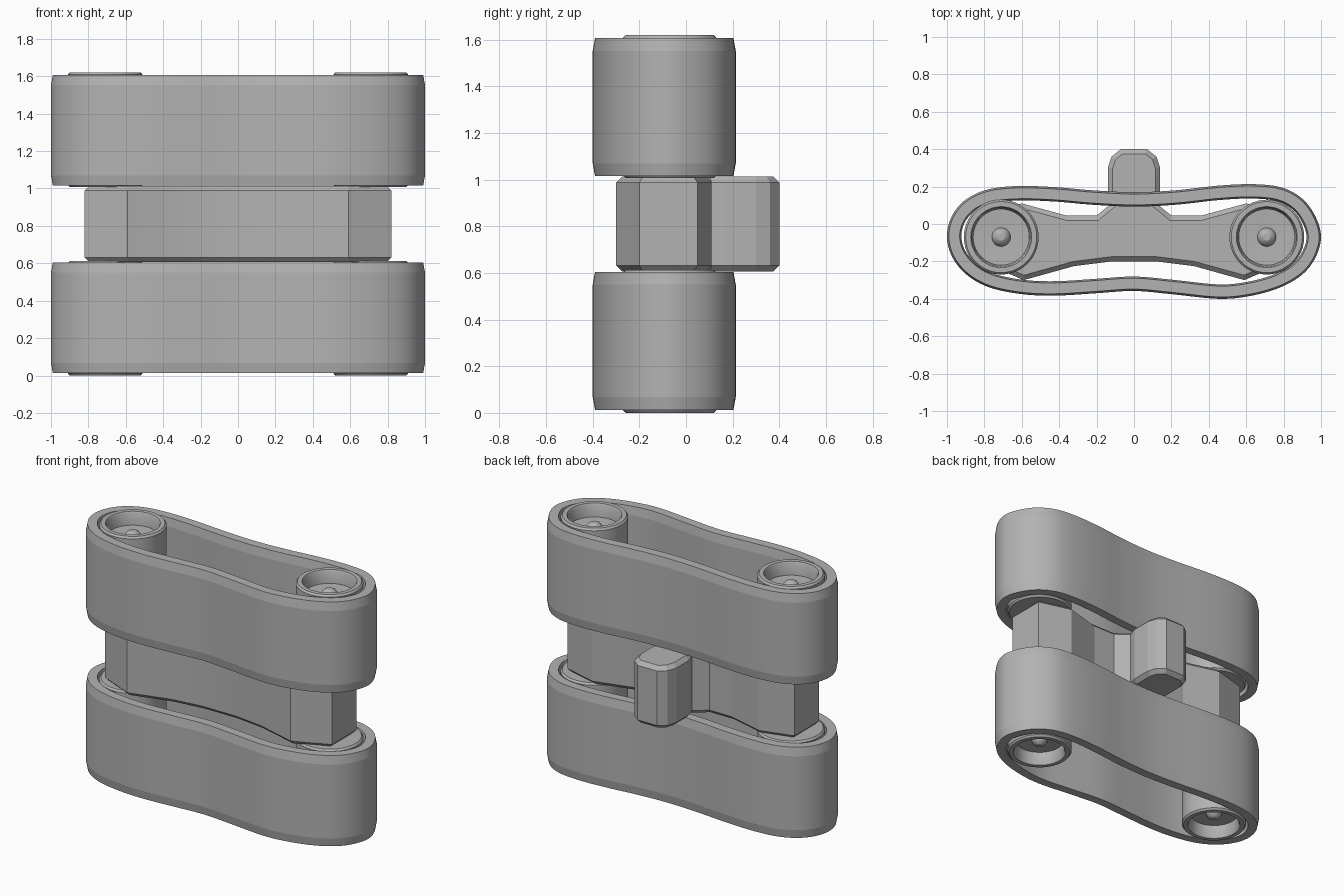
import bpy, bmesh, math
from mathutils import Vector

if "Cube" in bpy.data.objects:
    bpy.data.objects.remove(bpy.data.objects["Cube"])

grey = bpy.data.materials.new("mid_grey")
grey.diffuse_color = (0.45, 0.45, 0.45, 1)
grey.use_nodes = True
grey.node_tree.nodes["Principled BSDF"].inputs["Base Color"].default_value = grey.diffuse_color
HEIGHT = 1.62


def finish(name, bm, angle=30):
    bmesh.ops.recalc_face_normals(bm, faces=bm.faces[:])
    me = bpy.data.meshes.new(name)
    bm.to_mesh(me)
    bm.free()
    me.materials.append(grey)
    ob = bpy.data.objects.new(name, me)
    bpy.context.collection.objects.link(ob)
    bpy.ops.object.select_all(action='DESELECT')
    bpy.context.view_layer.objects.active = ob
    ob.select_set(True)
    bpy.ops.object.shade_smooth_by_angle(angle=math.radians(angle))
    return ob


def bridge(bm, a, b):
    n = len(a)
    for i in range(n):
        bm.faces.new((a[i], a[(i + 1) % n], b[(i + 1) % n], b[i]))


def smooth_loop(pts, steps):
    # closed Catmull-Rom curve through the points
    p = [Vector(q) for q in pts]
    n, out = len(p), []
    for i in range(n):
        a, b, c, d = (p[(i + k) % n] for k in (-1, 0, 1, 2))
        for s in range(steps):
            t = s / steps
            out.append(0.5 * (2 * b + (c - a) * t + (2 * a - 5 * b + 4 * c - d) * t * t
                              + (3 * b - a - 3 * c + d) * t ** 3))
    return out


# Belt: chamfered strip swept round a slack, waisted loop
OUTLINE = [(1, -.07), (.97, .04), (.9, .135), (.79, .195), (.64, .213), (.45, .205),
           (.22, .18), (0, .17), (-.22, .18), (-.42, .197), (-.62, .203), (-.78, .185),
           (-.9, .13), (-.975, .04), (-1, -.07), (-.97, -.18), (-.89, -.275),
           (-.77, -.34), (-.6, -.375), (-.42, -.383), (-.2, -.37), (0, -.358),
           (.2, -.375), (.45, -.4), (.62, -.385), (.78, -.34), (.9, -.27), (.97, -.18)]


def belt(name, z0, z1):
    path = smooth_loop(OUTLINE, 6)
    n = len(path)
    section = [(.01, z0), (0, z0 + .055), (0, z1 - .055), (.01, z1),
               (.068, z1), (.077, z1 - .055), (.077, z0 + .055), (.068, z0)]
    bm = bmesh.new()
    rings = []
    for i, p in enumerate(path):
        t = (path[(i + 1) % n] - path[i - 1]).normalized()
        inward = Vector((-t.y, t.x))
        rings.append([bm.verts.new((*(p + inward * d), z)) for d, z in section])
    for i in range(n):
        bridge(bm, rings[i], rings[(i + 1) % n])
    finish(name, bm, 8)


# Roller: lathed drum with a recessed outer end and a domed hub pin
def roller(name, x, flip):
    profile = [(.05 * math.sin(a), .09 - .045 * math.cos(a))
               for a in (math.pi / 8 * k for k in range(1, 5))]
    profile += [(.15, .085), (.157, .01), (.163, 0), (.19, 0), (.2, .012),
                (.2, .6), (.19, .612)]
    bm = bmesh.new()
    rings = []
    for r, z in profile:
        z = HEIGHT - z if flip else z
        rings.append([bm.verts.new((x + r * math.cos(a), -.07 + r * math.sin(a), z))
                      for a in (math.tau * k / 48 for k in range(48))])
    for a, b in zip(rings, rings[1:]):
        bridge(bm, a, b)
    bm.faces.new(rings[0])
    bm.faces.new(rings[-1])
    finish(name, bm)


for level, flip in (("lower", False), ("upper", True)):
    z0, z1 = (HEIGHT - .605, HEIGHT - .013) if flip else (.013, .605)
    belt(level + "_belt", z0, z1)
    for side, x in (("left", -.71), ("right", .71)):
        roller(f"{level}_{side}_roller", x, flip)

# Centre frame: mirrored outline with the rear stub, top and bottom rims chamfered
half = [(.12, -.2), (.32, -.225), (.59, -.3), (.82, -.2), (.82, .05), (.6, .11),
        (.36, .045), (.2, .045), (.12, .11), (.14, .17), (.14, .3), (.12, .36), (.07, .4)]
outline = half + [(-x, y) for x, y in reversed(half)]
bm = bmesh.new()
low = [bm.verts.new((x, y, .607)) for x, y in outline]
top = [bm.verts.new((x, y, 1.013)) for x, y in outline]
bridge(bm, low, top)
bm.faces.new(low)
bm.faces.new(top)
bmesh.ops.recalc_face_normals(bm, faces=bm.faces[:])
rims = [e for e in bm.edges if abs(e.verts[0].co.z - e.verts[1].co.z) < .01]
bmesh.ops.bevel(bm, geom=rims, offset=.025, segments=1, affect='EDGES')
finish("centre_frame", bm, 12)
